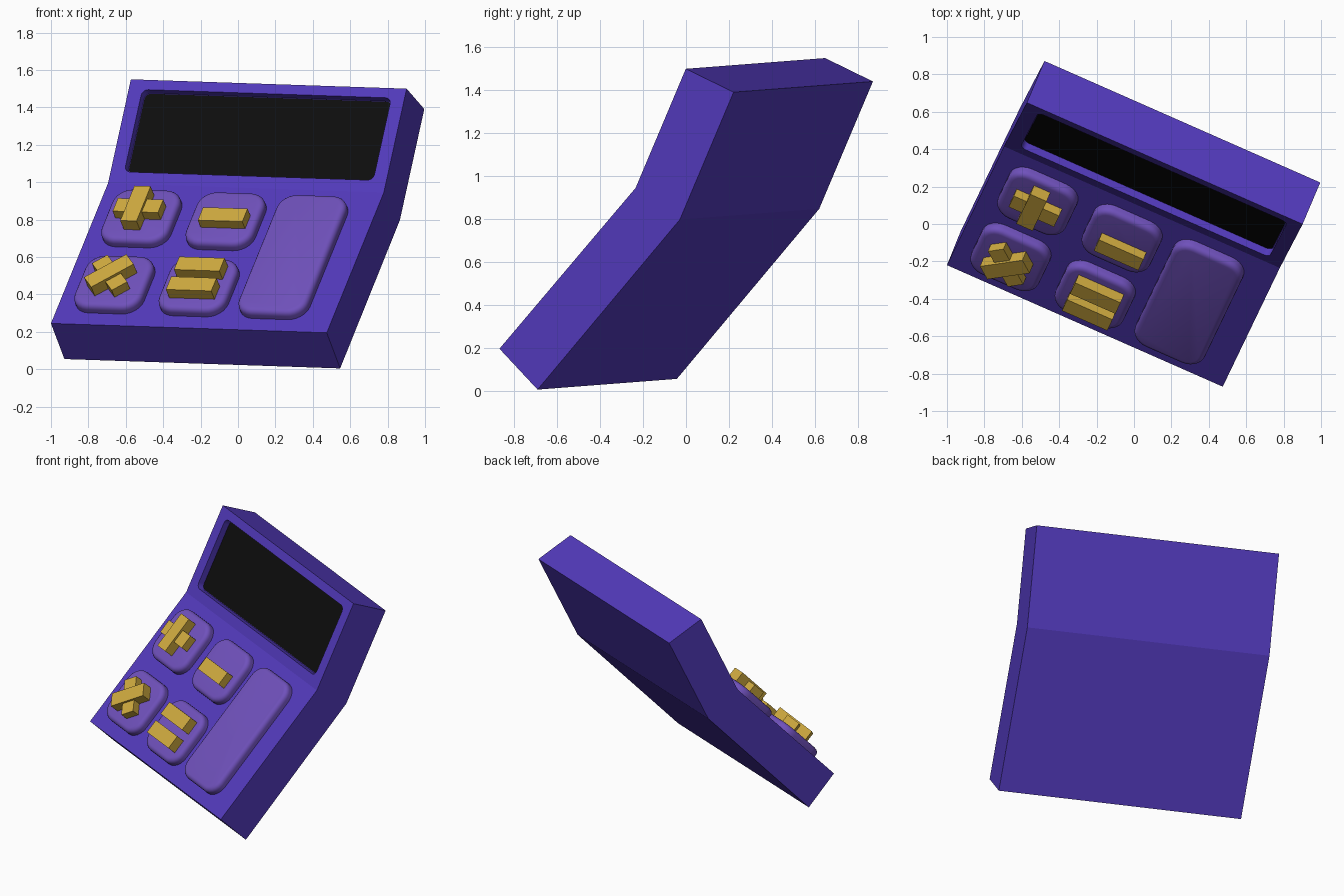
import bpy, bmesh
from math import sin, cos, pi, radians
from mathutils import Matrix, Vector

if "Cube" in bpy.data.objects:
    bpy.data.objects.remove(bpy.data.objects["Cube"])


def material(name, rgb):
    m = bpy.data.materials.new(name)
    m.diffuse_color = (*rgb, 1)
    m.use_nodes = True
    m.node_tree.nodes["Principled BSDF"].inputs["Base Color"].default_value = m.diffuse_color
    return m


PURPLE = material("purple", (0.085, 0.042, 0.50))
LILAC = material("lilac", (0.16, 0.082, 0.50))
GOLD = material("gold", (0.62, 0.40, 0.05))
BLACK = material("black", (0.004, 0.004, 0.004))


# Tilted frames: x across the case, y up the face, z out of the face
def frame(origin, across, up):
    x = Vector(across).normalized()
    z = x.cross(Vector(up)).normalized()
    y = z.cross(x)
    m = Matrix((x, y, z)).transposed().to_4x4()
    m.translation = Vector(origin)
    return m


WIDTH = 1.612
ACROSS = (1.475, -0.65, -0.05)
KEYS = frame((-1.0, -0.22, 0.245), ACROSS, (0.305, 0.635, 0.75))
SCREEN = frame((-0.695, 0.415, 0.995), ACROSS, (0.12, 0.235, 0.555))


def make(name, bm, matrix, mat, smooth=False):
    bmesh.ops.recalc_face_normals(bm, faces=bm.faces)
    bm.transform(matrix)
    me = bpy.data.meshes.new(name)
    bm.to_mesh(me)
    bm.free()
    ob = bpy.data.objects.new(name, me)
    bpy.context.collection.objects.link(ob)
    me.materials.append(mat)
    if smooth:
        bpy.ops.object.select_all(action='DESELECT')
        ob.select_set(True)
        bpy.context.view_layer.objects.active = ob
        bpy.ops.object.shade_smooth_by_angle(angle=radians(35))
    return ob


def prism(points, offset):
    bm = bmesh.new()
    face = bm.faces.new([bm.verts.new(p) for p in points])
    ext = bmesh.ops.extrude_face_region(bm, geom=[face])["geom"]
    top = [g for g in ext if isinstance(g, bmesh.types.BMVert)]
    bmesh.ops.translate(bm, verts=top, vec=offset)
    return bm, top


def rounded_slab(name, x0, x1, y0, y1, z0, z1, r, matrix, mat, bevel=0.0):
    pts = []
    for i, (cx, cy) in enumerate(((x1 - r, y1 - r), (x0 + r, y1 - r),
                                  (x0 + r, y0 + r), (x1 - r, y0 + r))):
        for k in range(7):
            a = i * pi / 2 + k * pi / 12
            pts.append((cx + r * cos(a), cy + r * sin(a), z0))
    bm, top = prism(pts, (0, 0, z1 - z0))
    if bevel:
        tops = set(top)
        rim = [e for e in bm.edges if all(v in tops for v in e.verts)]
        bmesh.ops.bevel(bm, geom=rim, offset=bevel, segments=4,
                        profile=0.5, affect='EDGES')
    return make(name, bm, matrix, mat, True)


def bar(name, x, y, length, z1, angle=0):
    bm = bmesh.new()
    bmesh.ops.create_cube(bm, size=1)
    m = (KEYS @ Matrix.Translation((x, y, (0.03 + z1) / 2))
         @ Matrix.Rotation(radians(angle), 4, 'Z')
         @ Matrix.Diagonal((length, 0.095, z1 - 0.03, 1)))
    return make(name, bm, m, GOLD)


# Bent case from its side profile
profile = [(0, 0), (1.029, 0), (1.614, 0.188), (1.70, -0.063),
           (1.074, -0.264), (-0.008, -0.27)]
bm, _ = prism([(0, y, z) for y, z in profile], (WIDTH, 0, 0))
case = make("case", bm, KEYS, PURPLE)

# Recess for the display
cutter = rounded_slab("display_cutter", 0.08, 1.535, 0.07, 0.557, -0.045, 0.05,
                      0.035, SCREEN, PURPLE)
cutter.hide_render = True
mod = case.modifiers.new("recess", 'BOOLEAN')
mod.operation = 'DIFFERENCE'
mod.solver = 'EXACT'
mod.object = cutter
bpy.ops.object.select_all(action='DESELECT')
case.select_set(True)
bpy.context.view_layer.objects.active = case
bpy.ops.object.modifier_apply(modifier=mod.name)
bpy.data.objects.remove(cutter)

# Dark display panel
rounded_slab("display", 0.085, 1.53, 0.075, 0.552, -0.06, -0.04, 0.033,
             SCREEN, BLACK)

# Four small keys and one tall key
for i, x in enumerate((0.09, 0.583)):
    for j, y in enumerate((0.085, 0.57)):
        rounded_slab(f"key_{i}_{j}", x, x + 0.395, y, y + 0.385, -0.02, 0.055,
                     0.1, KEYS, LILAC, 0.03)
rounded_slab("tall_key", 1.05, 1.455, 0.085, 0.955, -0.02, 0.055, 0.1,
             KEYS, LILAC, 0.03)

# Raised sign bars on the keys
bar("plus_across", 0.29, 0.775, 0.265, 0.11)
bar("plus_up", 0.28, 0.775, 0.255, 0.125, 90)
bar("minus", 0.80, 0.73, 0.26, 0.11)
bar("times_rising", 0.284, 0.282, 0.26, 0.125, 43)
bar("times_falling", 0.284, 0.282, 0.26, 0.11, -47)
bar("equals_lower", 0.787, 0.212, 0.265, 0.12)
bar("equals_upper", 0.787, 0.358, 0.265, 0.12)
